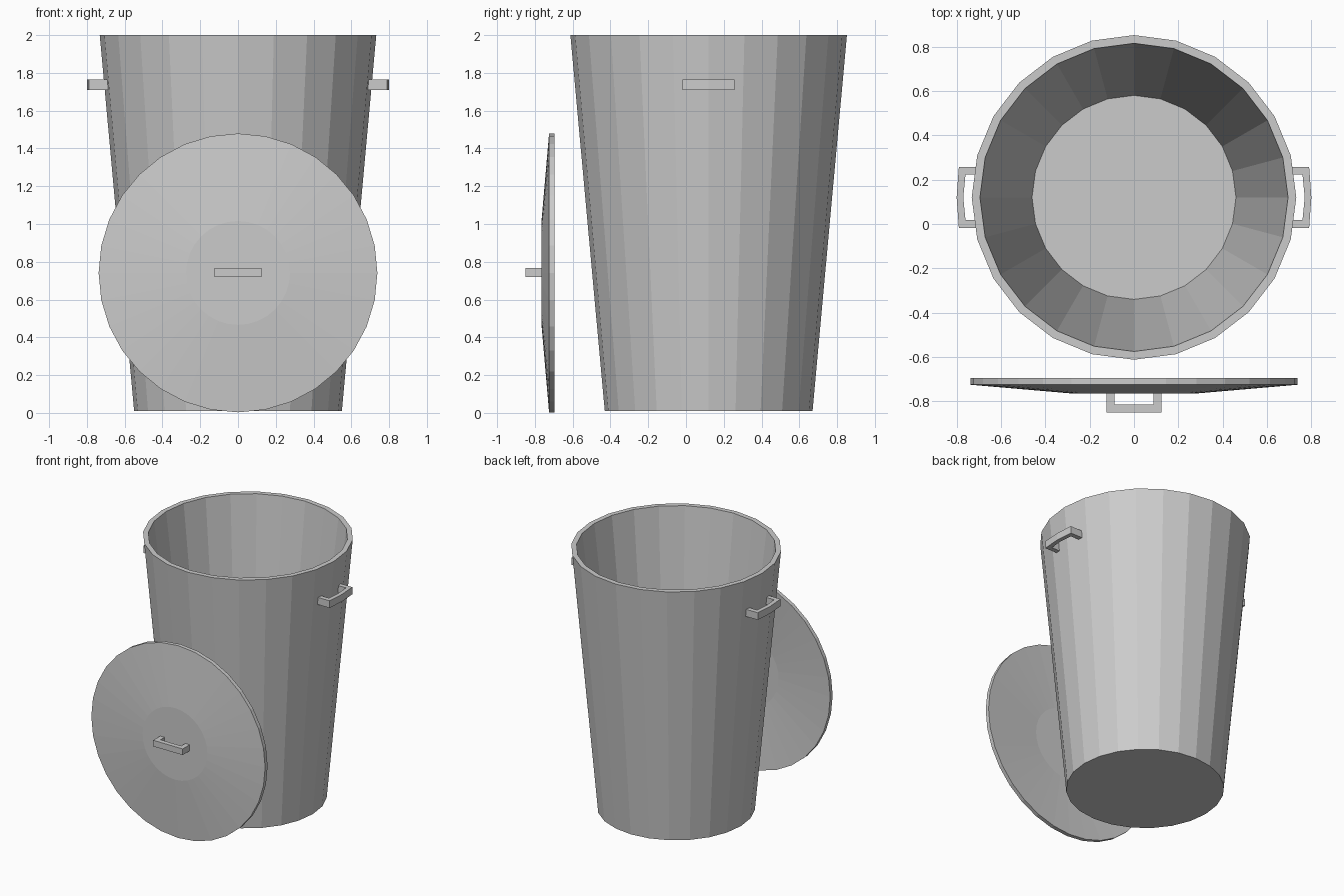
import bpy, bmesh
from math import sin, cos, pi
from mathutils import Matrix

if "Cube" in bpy.data.objects:
    bpy.data.objects.remove(bpy.data.objects["Cube"])


def make_object(name, bm):
    bmesh.ops.recalc_face_normals(bm, faces=bm.faces)
    mesh = bpy.data.meshes.new(name)
    bm.to_mesh(mesh)
    bm.free()
    obj = bpy.data.objects.new(name, mesh)
    bpy.context.collection.objects.link(obj)
    return obj


def lathe(name, profile, matrix, sides):
    """Revolve (radius, height) points around z, capping both ends."""
    bm = bmesh.new()
    rings = [[bm.verts.new((r * sin(2 * pi * i / sides), r * cos(2 * pi * i / sides), z))
              for i in range(sides)] for r, z in profile]
    for a, b in zip(rings, rings[1:]):
        for i in range(sides):
            j = (i + 1) % sides
            bm.faces.new((a[i], a[j], b[j], b[i]))
    bm.faces.new(rings[0])
    bm.faces.new(rings[-1])
    bm.transform(matrix)
    return make_object(name, bm)


def bracket(name, outer, inner, height, matrix):
    """Strip between two matching outlines, extruded symmetrically in z."""
    bm = bmesh.new()
    loops = [[bm.verts.new((x, y, z)) for x, y in pts]
             for pts, z in ((outer, -height / 2), (inner, -height / 2),
                            (inner, height / 2), (outer, height / 2))]
    for a, b in zip(loops, loops[1:] + loops[:1]):
        for i in range(len(outer) - 1):
            bm.faces.new((a[i], a[i + 1], b[i + 1], b[i]))
    for end in (0, -1):
        bm.faces.new([loop[end] for loop in loops])
    bm.transform(matrix)
    return make_object(name, bm)


# Tapered open bin with a thick wall and floor
lathe("bin_body",
      [(0.55, 0.01), (0.732, 2.0), (0.695, 2.0), (0.46, 0.06)],
      Matrix.Translation((0, 0.12, 0)), 24)

# Shallow dished lid standing upright in front of the bin
lathe("lid",
      [(0.275, 0.07), (0.738, 0.03), (0.738, 0.0), (0.275, 0.037)],
      Matrix.Translation((0, -0.695, 0.741)) @ Matrix.Rotation(pi / 2, 4, 'X'), 32)

# Slightly bowed carrying handles on both sides
side_outer = [(0.68, -0.138), (0.79, -0.138), (0.80, 0), (0.79, 0.138), (0.68, 0.138)]
side_inner = [(0.68, -0.103), (0.76, -0.103), (0.77, 0), (0.76, 0.103), (0.68, 0.103)]
for side, angle in (("right", 0), ("left", pi)):
    bracket(side + "_handle", side_outer, side_inner, 0.055,
            Matrix.Translation((0, 0.12, 1.737)) @ Matrix.Rotation(angle, 4, 'Z'))

# Straight grip on the lid
lid_outer = [(-0.125, -0.755), (-0.125, -0.85), (0.125, -0.85), (0.125, -0.755)]
lid_inner = [(-0.088, -0.755), (-0.088, -0.814), (0.088, -0.814), (0.088, -0.755)]
bracket("lid_handle", lid_outer, lid_inner, 0.047, Matrix.Translation((0, 0, 0.744)))
